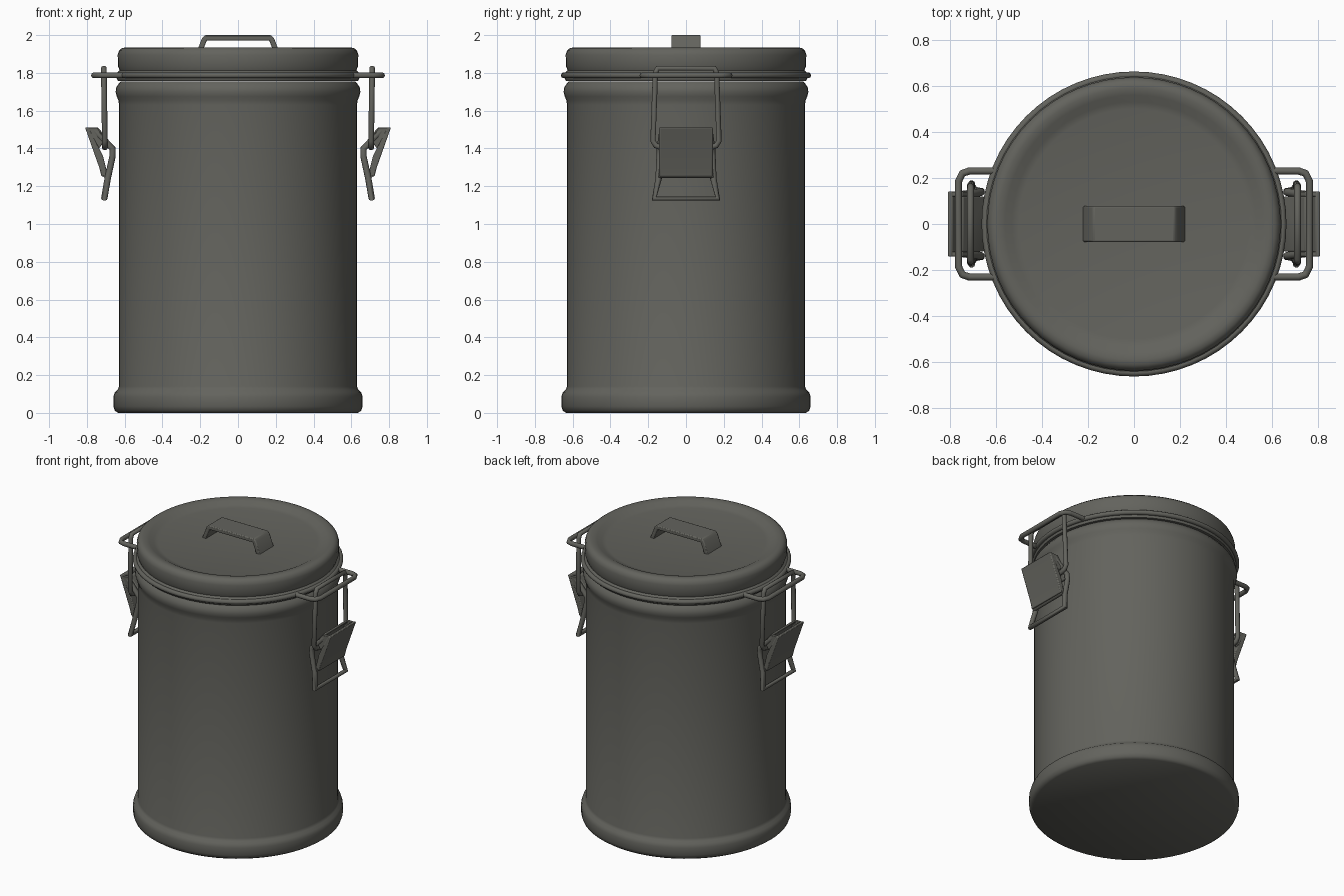
import bpy, bmesh, math

if "Cube" in bpy.data.objects:
    bpy.data.objects.remove(bpy.data.objects["Cube"])

metal = bpy.data.materials.new("dark grey metal")
metal.diffuse_color = (0.125, 0.125, 0.11, 1)
metal.use_nodes = True
metal.node_tree.nodes["Principled BSDF"].inputs["Base Color"].default_value = metal.diffuse_color


def finish(ob, mirror=False, angle=40):
    ob.data.materials.clear()
    ob.data.materials.append(metal)
    bpy.ops.object.select_all(action='DESELECT')
    ob.select_set(True)
    bpy.context.view_layer.objects.active = ob
    if ob.type == 'CURVE':
        bpy.ops.object.convert(target='MESH')
        ob = bpy.context.object
    bpy.ops.object.shade_smooth_by_angle(angle=math.radians(angle))
    if mirror:
        ob.modifiers.new("both_sides", 'MIRROR')
    return ob


def mesh_object(name, bm):
    bmesh.ops.recalc_face_normals(bm, faces=bm.faces[:])
    me = bpy.data.meshes.new(name)
    bm.to_mesh(me)
    bm.free()
    ob = bpy.data.objects.new(name, me)
    bpy.context.collection.objects.link(ob)
    return ob


def lathe(name, profile, seg=64):
    bm = bmesh.new()
    vs = [bm.verts.new((r, 0, z)) for r, z in profile]
    es = [bm.edges.new(p) for p in zip(vs, vs[1:])]
    bmesh.ops.spin(bm, geom=vs + es, cent=(0, 0, 0), axis=(0, 0, 1),
                   angle=math.tau, steps=seg)
    bmesh.ops.remove_doubles(bm, verts=bm.verts[:], dist=0.0005)
    return finish(mesh_object(name, bm))


def extrude_y(name, outline, half, bevel=0.006, mirror=False):
    bm = bmesh.new()
    f = bm.faces.new([bm.verts.new((x, -half, z)) for x, z in outline])
    r = bmesh.ops.extrude_face_region(bm, geom=[f])
    moved = [v for v in r['geom'] if isinstance(v, bmesh.types.BMVert)]
    bmesh.ops.translate(bm, verts=moved, vec=(0, 2 * half, 0))
    ob = mesh_object(name, bm)
    b = ob.modifiers.new("soft_edges", 'BEVEL')
    b.width, b.segments = bevel, 2
    return finish(ob, mirror)


def wire(name, pts, radius, closed=False):
    cu = bpy.data.curves.new(name, 'CURVE')
    cu.dimensions = '3D'
    cu.bevel_depth, cu.bevel_resolution = radius, 3
    cu.use_fill_caps = True
    sp = cu.splines.new('POLY')
    sp.points.add(len(pts) - 1)
    for p, co in zip(sp.points, pts):
        p.co = (*co, 1)
    sp.use_cyclic_u = closed
    ob = bpy.data.objects.new(name, cu)
    bpy.context.collection.objects.link(ob)
    return finish(ob, mirror=True, angle=60)


def both_y(half):
    """Complete a wire path with its reflection across y = 0."""
    return half + [(x, -y, z) for x, y, z in reversed(half)]


# Can body with base hoop and neck bead
lathe("can_body", [(0, 0), (0.635, 0), (0.652, 0.012), (0.66, 0.035), (0.66, 0.085),
                   (0.652, 0.11), (0.637, 0.122), (0.63, 0.14), (0.63, 1.63),
                   (0.633, 1.655), (0.642, 1.675), (0.648, 1.70), (0.644, 1.725),
                   (0.63, 1.745), (0.62, 1.755), (0, 1.755)])

# Lid with rounded rim and recessed top
lathe("lid", [(0, 1.757), (0.635, 1.757), (0.642, 1.77), (0.642, 1.80), (0.627, 1.813),
              (0.635, 1.835), (0.637, 1.895), (0.63, 1.918), (0.613, 1.932),
              (0.59, 1.935), (0.56, 1.928), (0.53, 1.912), (0.50, 1.905), (0, 1.905)])

# Clamping wire round the lid
bpy.ops.mesh.primitive_torus_add(major_radius=0.646, minor_radius=0.016, major_segments=64,
                                 minor_segments=10, location=(0, 0, 1.787))
bpy.context.object.name = "lid_ring"
finish(bpy.context.object)

# Lid handle: bent strap
extrude_y("lid_handle", [(-0.225, 1.895), (-0.19, 1.985), (-0.175, 2.0), (0.175, 2.0),
                         (0.19, 1.985), (0.225, 1.895), (0.195, 1.895), (0.165, 1.972),
                         (-0.165, 1.972), (-0.195, 1.895)], 0.078)

# Horizontal bracket that the latch hooks on
wire("latch_bracket", both_y([(0.59, 0.23, 1.787), (0.715, 0.23, 1.787),
                              (0.745, 0.22, 1.787), (0.762, 0.185, 1.787)]), 0.016)

# Upright loop
wire("latch_loop", both_y([(0.705, 0.13, 1.405), (0.705, 0.16, 1.415), (0.705, 0.175, 1.44),
                           (0.71, 0.162, 1.80), (0.71, 0.15, 1.825)]), 0.015, closed=True)

# Lever: outer plate and inner folded plate leave a slot at the top
extrude_y("lever_plate", [(0.81, 1.512), (0.788, 1.512), (0.715, 1.36), (0.69, 1.26),
                          (0.722, 1.25), (0.735, 1.30)], 0.142, mirror=True)
extrude_y("lever_back", [(0.765, 1.512), (0.742, 1.512), (0.652, 1.405), (0.65, 1.375),
                         (0.67, 1.375), (0.675, 1.395)], 0.12, mirror=True)

# Side walls joining the lever plates
for name, y in (("lever_cheek_back", 0.13), ("lever_cheek_front", -0.13)):
    ob = extrude_y(name, [(0.80, 1.51), (0.745, 1.51), (0.70, 1.45), (0.735, 1.40)],
                   0.011, 0.003, mirror=True)
    ob.location.y = y

# Pull frame below the lever
wire("pull_frame", both_y([(0.76, 0.125, 1.495), (0.665, 0.138, 1.40), (0.664, 0.14, 1.36),
                           (0.69, 0.145, 1.24), (0.708, 0.168, 1.135)]), 0.017)
wire("pull_crossbar", [(0.70, -0.145, 1.258), (0.70, 0.145, 1.258)], 0.014)
